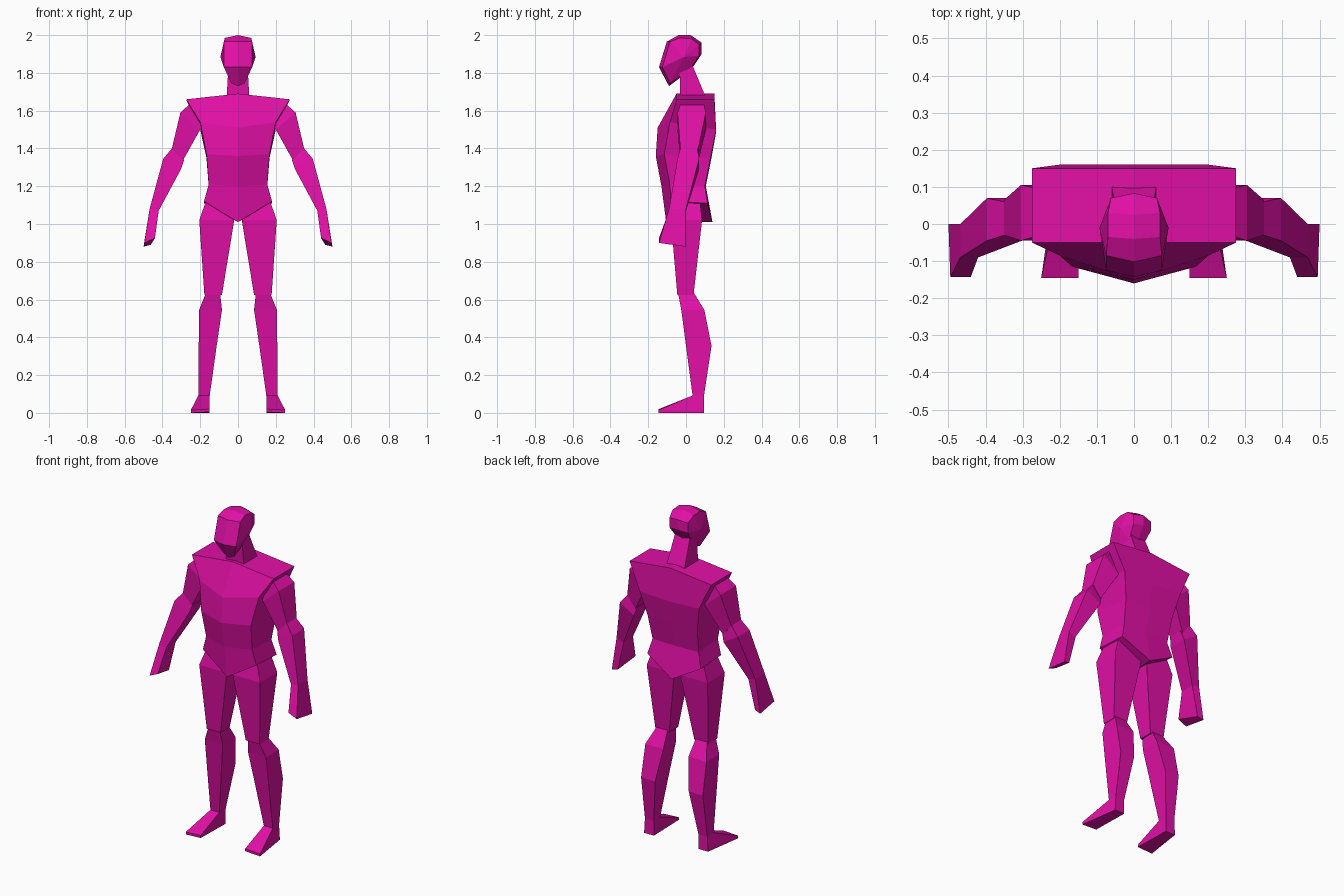
import bpy
import bmesh

magenta = bpy.data.materials.new("magenta")
magenta.diffuse_color = (0.76, 0.005, 0.38, 1)


def finish(bm, name):
    """Turn a half-body bmesh into an object mirrored across x = 0."""
    bmesh.ops.recalc_face_normals(bm, faces=bm.faces)
    mesh = bpy.data.meshes.new(name)
    bm.to_mesh(mesh)
    bm.free()
    mesh.materials.append(magenta)
    obj = bpy.data.objects.new(name, mesh)
    bpy.context.collection.objects.link(obj)
    mod = obj.modifiers.new("mirror", 'MIRROR')
    mod.use_mirror_merge = True
    mod.merge_threshold = 0.0005
    return obj


def loft(name, rings, closed=True):
    """Skin four-point rings and cap both ends."""
    bm = bmesh.new()
    vs = [[bm.verts.new(p) for p in ring] for ring in rings]
    for a, b in zip(vs, vs[1:]):
        for i in range(4 if closed else 3):
            j = (i + 1) % 4
            bm.faces.new((a[i], a[j], b[j], b[i]))
    bm.faces.new(vs[0])
    bm.faces.new(vs[-1])
    return finish(bm, name)


def box_ring(x0, x1, y0, y1, z):
    return [(x0, y0, z), (x1, y0, z), (x1, y1, z), (x0, y1, z)]


def limb_ring(inner, outer, y0, y1):
    """Tilted ring: inner and outer are (x, z), y0 front, y1 back."""
    (xi, zi), (xo, zo) = inner, outer
    return [(xi, y0, zi), (xo, y0, zo), (xo, y1, zo), (xi, y1, zi)]


# Torso: front centre, front side, back side, back centre at each level
loft("torso", [
    [(0, -.05, 1.69), (.275, -.05, 1.66), (.275, .15, 1.66), (0, .15, 1.69)],
    [(0, -.15, 1.51), (.2, -.085, 1.54), (.2, .16, 1.5), (0, .16, 1.49)],
    [(0, -.16, 1.36), (.167, -.115, 1.37), (.167, .13, 1.35), (0, .135, 1.35)],
    [(0, -.13, 1.2), (.155, -.085, 1.21), (.155, .1, 1.2), (0, .105, 1.2)],
    [(0, -.105, 1.01), (.18, -.08, 1.12), (.18, .115, 1.11), (0, .14, 1.01)],
], closed=False)

# Neck, leaning forward
loft("neck", [
    [(0, -.03, 1.67), (.06, -.03, 1.67), (.06, .105, 1.67), (0, .105, 1.67)],
    [(0, -.035, 1.85), (.05, -.035, 1.85), (.05, .03, 1.85), (0, .03, 1.85)],
], closed=False)

# Head: faceted rings joined from a centre profile and a side profile
centre = [(-.09, 1.73), (-.143, 1.83), (-.102, 1.965), (-.04, 2.0),
          (.025, 2.0), (.083, 1.96), (.083, 1.9), (.03, 1.82)]
side = [(.035, -.085, 1.745), (.075, -.125, 1.83), (.075, -.085, 1.965),
        (.07, -.035, 1.985), (.07, .03, 1.98), (.062, .07, 1.95),
        (.062, .07, 1.89), (.05, .02, 1.82)]
bm = bmesh.new()
c = [bm.verts.new((0, y, z)) for y, z in centre]
s = [bm.verts.new(p) for p in side]
ear = bm.verts.new((.093, -.01, 1.885))
for i in range(8):
    j = (i + 1) % 8
    bm.faces.new((c[i], c[j], s[j], s[i]))
    bm.faces.new((s[i], s[j], ear))
finish(bm, "head")

# Arms
loft("upper_arms", [
    limb_ring((.17, 1.53), (.255, 1.635), -.03, .095),
    limb_ring((.2, 1.5), (.305, 1.59), -.045, .105),
    limb_ring((.295, 1.33), (.35, 1.4), -.03, .065),
])
loft("forearms_and_hands", [
    limb_ring((.285, 1.34), (.35, 1.4), -.03, .06),
    limb_ring((.302, 1.29), (.396, 1.345), -.045, .07),
    limb_ring((.42, 1.07), (.468, 1.08), -.09, 0),
    [(.44, -.143, .925), (.495, -.143, .9), (.5, 0, .88), (.462, -.005, .89)],
])

# Legs
loft("thighs", [
    box_ring(.06, .172, -.06, .075, 1.115),
    box_ring(.02, .205, -.08, .085, 1.02),
    box_ring(.085, .178, -.046, .04, .625),
])
loft("shins", [
    box_ring(.095, .17, -.042, .042, .635),
    box_ring(.085, .206, -.025, .097, .545),
    box_ring(.113, .208, 0, .135, .355),
    box_ring(.15, .21, .035, .095, .09),
])

# Feet: wedge from ankle to a flat toe
loft("feet", [
    box_ring(.15, .21, .035, .095, .092),
    [(.15, -.145, .02), (.25, -.145, .015), (.215, .095, .012), (.15, .095, .012)],
    [(.15, -.145, .005), (.25, -.145, 0), (.215, .095, 0), (.15, .095, 0)],
])
